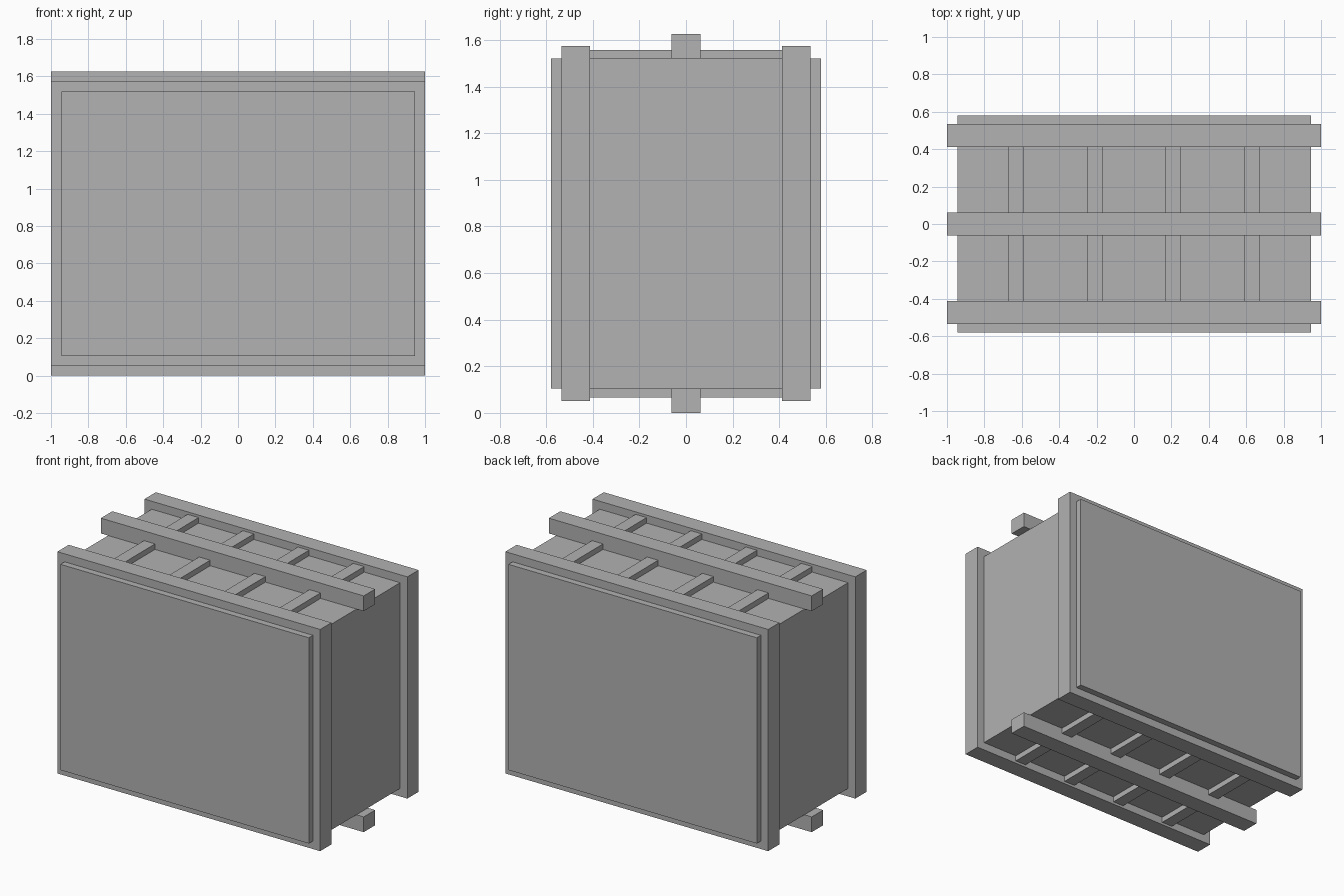
import bpy

cube = bpy.data.objects.get("Cube")
if cube:
    bpy.data.objects.remove(cube, do_unlink=True)

grey = bpy.data.materials.new("plain grey")
grey.use_nodes = True
colour = (0.445, 0.445, 0.445, 1)
grey.diffuse_color = colour
grey.node_tree.nodes["Principled BSDF"].inputs["Base Color"].default_value = colour


def box(name, x, y, z):
    """Box spanning the given (low, high) range on each axis."""
    spans = (x, y, z)
    bpy.ops.mesh.primitive_cube_add(size=1, location=[(a + b) / 2 for a, b in spans])
    ob = bpy.context.object
    ob.name = name
    ob.scale = [b - a for a, b in spans]
    bpy.ops.object.transform_apply(location=False, rotation=False, scale=True)
    ob.data.materials.append(grey)
    return ob


HEIGHT = 1.625
BODY_LOW, BODY_HIGH = 0.105, HEIGHT - 0.105

# Main body, reaching through both frames as a raised panel
box("crate_body", (-0.945, 0.945), (-0.58, 0.58), (BODY_LOW, BODY_HIGH))

# Thick frames around the front and back
for name, y in (("front_frame", (-0.535, -0.412)), ("back_frame", (0.412, 0.535))):
    box(name, (-1, 1), y, (0.05, HEIGHT - 0.05))

# Middle runners and cross slats, above and below
for side, runner_z, slat_z in (
    ("top", (BODY_HIGH, HEIGHT), (BODY_HIGH, HEIGHT - 0.067)),
    ("bottom", (0, BODY_LOW), (0.067, BODY_LOW)),
):
    box(side + "_runner", (-1, 1), (-0.062, 0.062), runner_z)
    for i in range(4):
        x = (i - 1.5) * 0.42
        box(f"{side}_slat_{i + 1}", (x - 0.042, x + 0.042), (-0.412, 0.412), slat_z)
